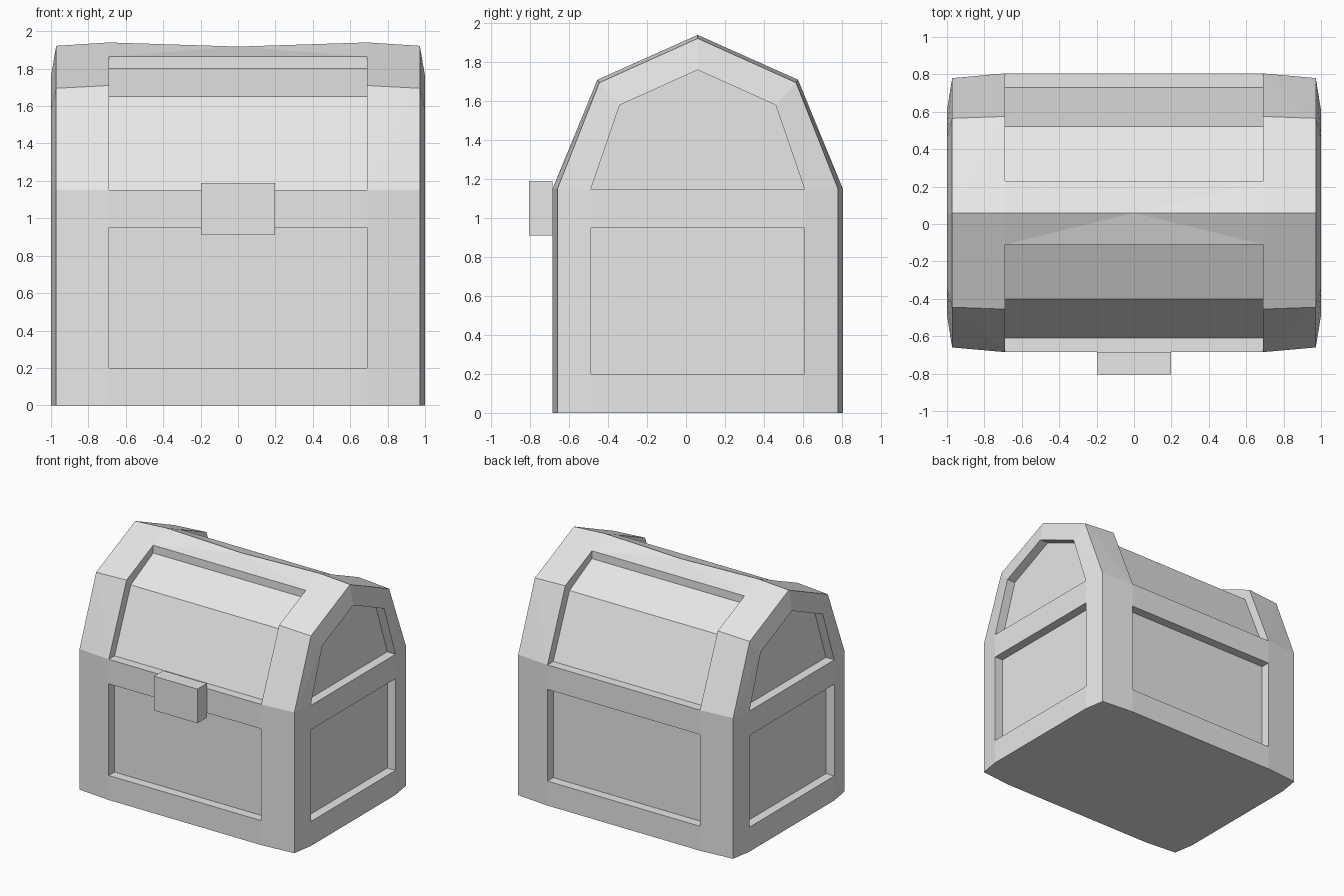
import bpy, bmesh
from mathutils import Vector

cube = bpy.data.objects.get("Cube")
if cube:
    bpy.data.objects.remove(cube)

MID = 0.06            # depth centre of the chest body
PANEL = 0.69          # half width of the front and back panels
SIDE_FLOOR = 0.925    # depth reached by the end panels

grey = bpy.data.materials.new("plain grey")
grey.use_nodes = True
grey.diffuse_color = (0.8, 0.8, 0.8, 1)
grey.node_tree.nodes["Principled BSDF"].inputs["Base Color"].default_value = (0.8, 0.8, 0.8, 1)


def make_object(name, bm):
    bmesh.ops.recalc_face_normals(bm, faces=bm.faces)
    mesh = bpy.data.meshes.new(name)
    bm.to_mesh(mesh)
    bm.free()
    mesh.materials.append(grey)
    obj = bpy.data.objects.new(name, mesh)
    bpy.context.collection.objects.link(obj)
    return obj


def arch(base, knee, knee_z, top_z, foot_z=0.0):
    """Symmetric gambrel outline in the y-z plane."""
    half = [(base, foot_z), (base, 1.15), (knee, knee_z)]
    outline = [(MID - y, z) for y, z in half] + [(MID, top_z)]
    return outline + [(MID + y, z) for y, z in reversed(half)]


def prism(name, outline, x0, x1):
    """Extrude a y-z outline from x0 to x1."""
    bm = bmesh.new()
    face = bm.faces.new([bm.verts.new((x0, y, z)) for y, z in outline])
    out = bmesh.ops.extrude_face_region(bm, geom=[face])
    moved = [v for v in out["geom"] if isinstance(v, bmesh.types.BMVert)]
    bmesh.ops.translate(bm, verts=moved, vec=Vector((x1 - x0, 0, 0)))
    return make_object(name, bm)


# Chest shell: hull of arches that shrink toward the two bulging ends
bm = bmesh.new()
for x, outline in ((PANEL, arch(0.745, 0.515, 1.71, 1.94)),
                   (0.972, arch(0.72, 0.505, 1.695, 1.922)),
                   (1.0, arch(0.548, 0.4, 1.58, 1.76))):
    for side in (-1, 1):
        for y, z in outline:
            bm.verts.new((side * x, y, z))
bmesh.ops.convex_hull(bm, input=bm.verts[:])
bmesh.ops.dissolve_limit(bm, angle_limit=0.002, verts=bm.verts[:], edges=bm.edges[:])
chest = make_object("chest_body", bm)

# Cutters for the recessed panels
lid_cut = [(-0.61, 1.15), (-0.40, 1.65), (-0.11, 1.80), (-0.11, 2.1), (-0.9, 2.1), (-0.9, 1.15)]
body_cut = [(-0.61, 0.2), (-0.61, 0.95), (-0.9, 0.95), (-0.9, 0.2)]
end_lid = arch(0.548, 0.4, 1.58, 1.76)[1:-1]
end_body = [(MID - 0.548, 0.2), (MID + 0.548, 0.2), (MID + 0.548, 0.95), (MID - 0.548, 0.95)]
cutters = []
for outline in (lid_cut, body_cut):
    back = [(2 * MID - y, z) for y, z in outline]
    cutters += [prism("panel_cutter", o, -PANEL, PANEL) for o in (outline, back)]
for outline in (end_lid, end_body):
    cutters += [prism("end_cutter", outline, s * SIDE_FLOOR, s * 1.1) for s in (-1, 1)]

bpy.context.view_layer.objects.active = chest
for cutter in cutters:
    mod = chest.modifiers.new("recess", "BOOLEAN")
    mod.operation = "DIFFERENCE"
    mod.solver = "EXACT"
    mod.object = cutter
    bpy.ops.object.modifier_apply(modifier=mod.name)
    bpy.data.objects.remove(cutter)

# Slight sag in the middle of the ridge
bm = bmesh.new()
bm.from_mesh(chest.data)
ridge = [e for e in bm.edges if all(v.co.z > 1.93 for v in e.verts) and e.calc_length() > 1]
bmesh.ops.bisect_edges(bm, edges=ridge, cuts=1)
for v in bm.verts:
    if v.co.z > 1.93 and abs(v.co.x) < 0.01:
        v.co.z = 1.918
        bmesh.ops.triangulate(bm, faces=list(v.link_faces))
        break
bm.to_mesh(chest.data)
bm.free()

# Lock block on the front band
prism("lock", [(-0.805, 0.91), (-0.805, 1.19), (-0.685, 1.19), (-0.685, 0.91)], -0.197, 0.197)
